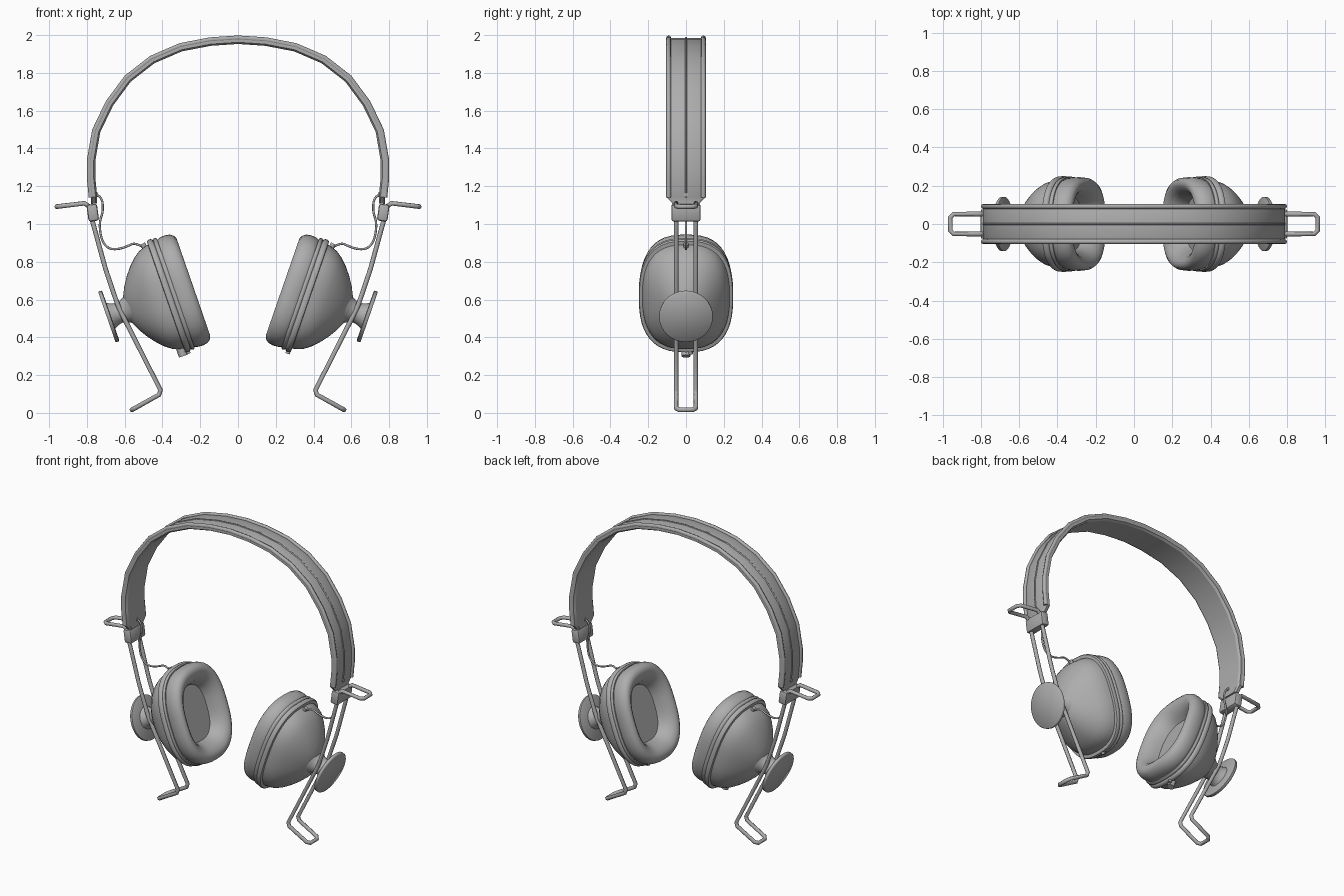
import bpy, bmesh, math
from mathutils import Vector, Matrix

if "Cube" in bpy.data.objects:
    bpy.data.objects.remove(bpy.data.objects["Cube"])

grey = bpy.data.materials.new("mid_grey")
grey.diffuse_color = (0.42, 0.42, 0.42, 1)
grey.use_nodes = True
grey.node_tree.nodes["Principled BSDF"].inputs["Base Color"].default_value = grey.diffuse_color


def finish(obj, angle=40):
    obj.data.materials.clear()
    obj.data.materials.append(grey)
    bpy.ops.object.select_all(action='DESELECT')
    obj.select_set(True)
    bpy.context.view_layer.objects.active = obj
    bpy.ops.object.shade_smooth_by_angle(angle=math.radians(angle))
    return obj


def from_bmesh(name, bm, angle=40):
    bmesh.ops.recalc_face_normals(bm, faces=bm.faces[:])
    me = bpy.data.meshes.new(name)
    bm.to_mesh(me)
    bm.free()
    obj = bpy.data.objects.new(name, me)
    bpy.context.collection.objects.link(obj)
    return finish(obj, angle)


def loft(name, rings, angle=40):
    """Skin closed rings of equal length and cap both ends."""
    bm = bmesh.new()
    rows = [[bm.verts.new(p) for p in r] for r in rings]
    n = len(rows[0])
    for a, b in zip(rows, rows[1:]):
        for i in range(n):
            j = (i + 1) % n
            bm.faces.new((a[i], a[j], b[j], b[i]))
    bm.faces.new(rows[0])
    bm.faces.new(rows[-1])
    return from_bmesh(name, bm, angle)


def tube(name, pts, radius, closed=False, kind='POLY'):
    cu = bpy.data.curves.new(name, 'CURVE')
    cu.dimensions = '3D'
    cu.bevel_depth = radius
    cu.bevel_resolution = 2
    cu.use_fill_caps = True
    sp = cu.splines.new(kind)
    sp.points.add(len(pts) - 1)
    for p, co in zip(sp.points, pts):
        p.co = (*co, 1)
    sp.use_cyclic_u = closed
    if kind == 'NURBS':
        sp.use_endpoint_u = True
        sp.order_u = 3
        sp.resolution_u = 5
    tmp = bpy.data.objects.new(name + "_curve", cu)
    bpy.context.collection.objects.link(tmp)
    dg = bpy.context.evaluated_depsgraph_get()
    me = bpy.data.meshes.new_from_object(tmp.evaluated_get(dg))
    bpy.data.objects.remove(tmp)
    me.name = name
    obj = bpy.data.objects.new(name, me)
    bpy.context.collection.objects.link(obj)
    return finish(obj, 50)


def rounded(pts, d=0.018):
    """Cut every corner of a closed path."""
    out = []
    for i, p in enumerate(pts):
        p = Vector(p)
        for q in (pts[i - 1], pts[(i + 1) % len(pts)]):
            v = Vector(q) - p
            out.append(p + v.normalized() * min(d, v.length * 0.3))
    return out


# ---- headband: arch outline, left half mirrored to the right
half = [(0.79, 1.14), (0.80, 1.24), (0.80, 1.34), (0.772, 1.50), (0.70, 1.65),
        (0.60, 1.785), (0.465, 1.89), (0.31, 1.957), (0.15, 1.988)]
arch = [Vector((-x, 0, z)) for x, z in half] + [Vector((0, 0, 1.998))] \
    + [Vector((x, 0, z)) for x, z in reversed(half)]


def inset(i, d):
    t = (arch[min(i + 1, len(arch) - 1)] - arch[max(i - 1, 0)]).normalized()
    return arch[i] + Vector((t.z, 0, -t.x)) * d


def band_ring(i, w, drop=0.0):
    section = [(-w, 0.018), (-w + 0.012, 0.012), (w - 0.012, 0.012), (w, 0.018),
               (w, 0.036), (w - 0.015, 0.045), (-w + 0.015, 0.045), (-w, 0.036)]
    return [inset(i, d) + Vector((0, y, -drop)) for y, d in section]


last = len(arch) - 1
rings = [band_ring(0, 0.07, 0.035)] + [band_ring(i, 0.102) for i in range(last + 1)] \
    + [band_ring(last, 0.07, 0.035)]
loft("headband_strap", rings, 30)
for side, y in (("front", -0.092), ("back", 0.092)):
    tube("headband_piping_" + side,
         [inset(i, 0.013) + Vector((0, y, 0)) for i in range(last + 1)], 0.013)
tube("headband_centre_seam", [inset(i, 0.012) for i in range(last + 1)], 0.005)


# ---- everything that repeats on both sides
for s, side in ((-1, "left"), (1, "right")):

    # cup frame: a = outward along the tilted axis, u = up along the cup face
    def cup(a, u, y):
        return Vector((s * (0.354 + 0.945 * a + 0.327 * u), y, 0.625 - 0.327 * a + 0.945 * u))

    def oval(a, k, n=2.6, count=48):
        pts = []
        for i in range(count):
            t = 2 * math.pi * i / count
            c, v = math.cos(t), math.sin(t)
            pts.append(cup(a, 0.315 * k * math.copysign(abs(c) ** (2 / n), c),
                           0.25 * k * math.copysign(abs(v) ** (2 / n), v)))
        return pts

    def disc(a, r, count=32):
        return [cup(a, r * math.cos(2 * math.pi * i / count),
                    r * math.sin(2 * math.pi * i / count)) for i in range(count)]

    # padded cushion with funnel opening and flat floor
    loft("ear_cushion_" + side, [oval(a, k) for a, k in (
        (-0.01, 0.90), (-0.022, 0.945), (-0.04, 0.972), (-0.07, 0.98), (-0.098, 0.965),
        (-0.117, 0.92), (-0.125, 0.86), (-0.122, 0.79), (-0.108, 0.71), (-0.085, 0.64),
        (-0.055, 0.585), (-0.02, 0.55))])
    # double rim between cushion and shell
    loft("cup_rim_" + side, [oval(a, k) for a, k in (
        (-0.026, 0.90), (-0.026, 0.975), (-0.018, 0.992), (-0.008, 0.985), (-0.004, 0.965),
        (0.0, 0.985), (0.008, 1.0), (0.02, 1.0), (0.028, 0.985), (0.03, 0.92))], 50)
    # domed outer shell
    loft("cup_shell_" + side, [oval(a, k, n) for a, k, n in (
        (0.02, 0.93, 2.6), (0.05, 0.91, 2.6), (0.085, 0.87, 2.6), (0.12, 0.79, 2.5),
        (0.155, 0.68, 2.4), (0.19, 0.54, 2.3), (0.22, 0.39, 2.2), (0.243, 0.24, 2.0),
        (0.252, 0.10, 2.0))])
    # flared pivot stem and round end plate
    loft("pivot_stem_" + side, [disc(a, r) for a, r in (
        (0.21, 0.10), (0.24, 0.075), (0.265, 0.06), (0.29, 0.055), (0.315, 0.06), (0.345, 0.075))])
    loft("pivot_plate_" + side, [disc(a, r) for a, r in (
        (0.338, 0.135), (0.342, 0.142), (0.356, 0.142), (0.36, 0.138))], 50)

    # bent wire frame: one closed loop, top handle to bottom foot
    wire = [(0.96, 1.092), (0.795, 1.112), (0.772, 1.02), (0.70, 0.757), (0.633, 0.56),
            (0.595, 0.485), (0.402, 0.105), (0.562, 0.016)]
    strand = [(s * x, -0.052, z) for x, z in wire]
    strand += [(x, -y, z) for x, y, z in reversed(strand)]
    tube("wire_frame_" + side, rounded(strand), 0.0125, closed=True)

    # clip holding the wire under the headband
    bm = bmesh.new()
    bmesh.ops.create_cube(bm, size=1)
    bmesh.ops.scale(bm, vec=(0.056, 0.155, 0.09), verts=bm.verts[:])
    bmesh.ops.bevel(bm, geom=bm.edges[:], offset=0.012, segments=2, affect='EDGES', profile=0.5)
    bm.transform(Matrix.Translation((s * 0.769, 0, 1.06))
                 @ Matrix.Rotation(s * math.radians(8), 4, 'Y'))
    from_bmesh("wire_clip_" + side, bm)

    # audio cable with its bushing and strap rivet
    cable = [(0.755, 1.155), (0.722, 1.15), (0.712, 1.07), (0.735, 1.01), (0.725, 0.92),
             (0.69, 0.87), (0.64, 0.865), (0.59, 0.88), (0.54, 0.905), (0.485, 0.865)]
    tube("cable_" + side, [(s * x, 0, z) for x, z in cable], 0.006, kind='NURBS')
    tube("cable_bushing_" + side, [cup(0.045, 0.26, 0), cup(0.055, 0.305, 0)], 0.014)
    tube("strap_rivet_" + side, [(s * 0.742, 0, 1.155), (s * 0.785, 0, 1.155)], 0.012)
    # small stud under the cup
    tube("cup_stud_" + side, [cup(0.015, -0.28, 0.025), cup(0.015, -0.325, 0.025)], 0.012)

    # plug socket only on the left cup
    if s < 0:
        tube("plug_socket", [cup(0.045, -0.25, 0), cup(0.045, -0.328, 0)], 0.024)
